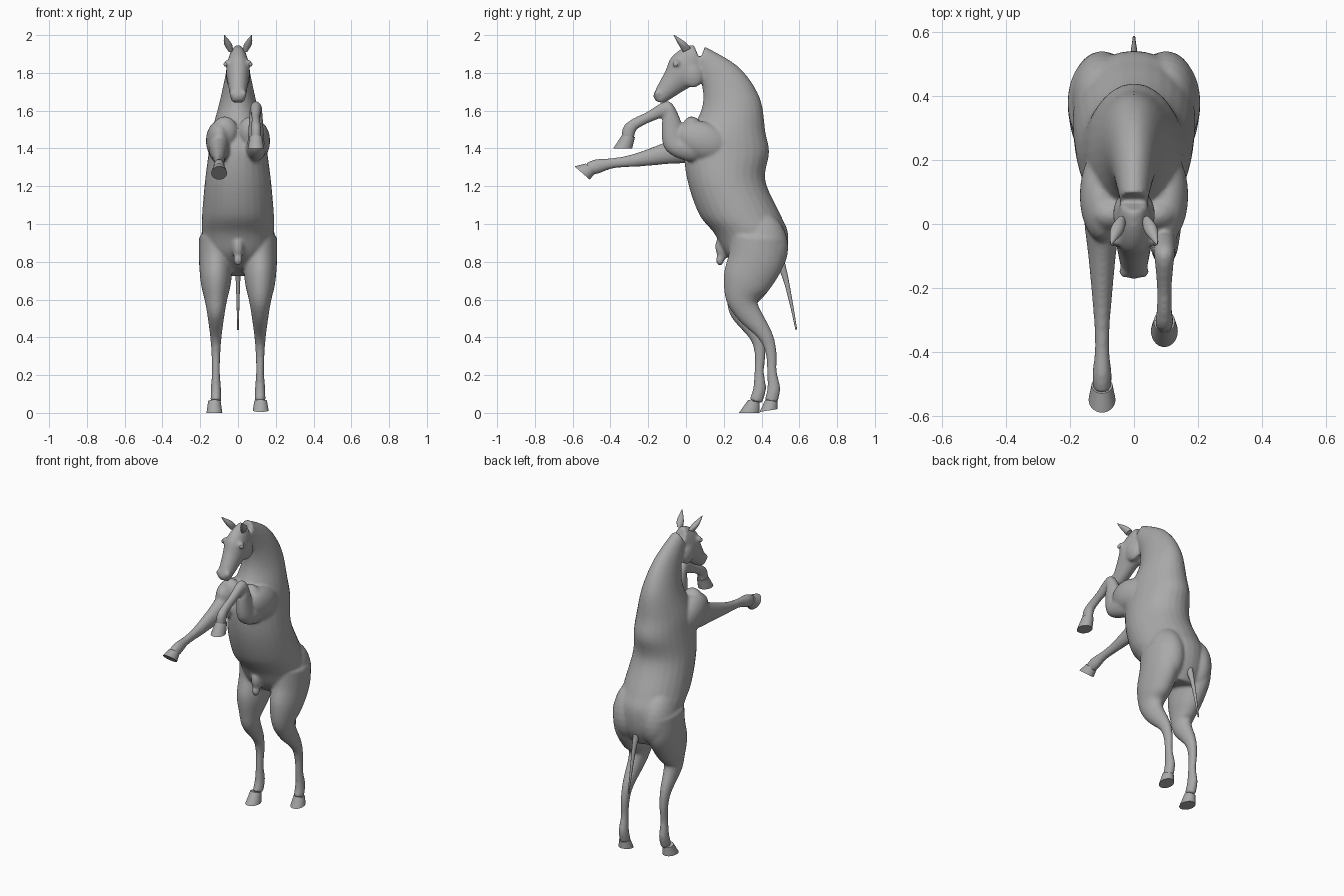
import bpy, bmesh, math
from mathutils import Vector, Matrix

cube = bpy.data.objects.get("Cube")
if cube:
    bpy.data.objects.remove(cube)

# One plain coat colour
coat = bpy.data.materials.new("grey_coat")
coat.use_nodes = True
coat.diffuse_color = (.4, .4, .4, 1)
shader = coat.node_tree.nodes["Principled BSDF"]
shader.inputs["Base Color"].default_value = coat.diffuse_color

SIDES = {"left": 1, "right": -1}


def spline(before, start, end, after, t):
    """Smooth curve from start to end, guided by its neighbours."""
    start_slope = (end - before) / 2
    end_slope = (after - start) / 2
    ease = t * t * (3 - 2 * t)
    return start.lerp(end, ease) + start_slope * t * (1 - t) ** 2 - end_slope * t * t * (1 - t)


def spans(stations, x=0):
    """Rings spanning a front point and a back point: (y, z, y, z, half width)."""
    rings = []
    for front_y, front_z, back_y, back_z, width in stations:
        front = Vector((x, front_y, front_z))
        back = Vector((x, back_y, back_z))
        rings.append((front.lerp(back, .5), Vector((width, 0, 0)), (back - front) / 2))
    return rings


def limb(x, stations):
    """Rings square to a path (y, z, half width); thick parts are deeper than wide."""
    points = [Vector((x, y, z)) for y, z, width in stations]
    rings = []
    for i, (y, z, width) in enumerate(stations):
        along = points[min(i + 1, len(points) - 1)] - points[max(i - 1, 0)]
        depth = along.cross(Vector((1, 0, 0))).normalized()
        rings.append((points[i], Vector((width, 0, 0)), depth * width * (1.1 + 6 * width)))
    return rings


def loft(bm, rings, steps=6, sides=28):
    """Skin a closed tube through elliptical rings."""
    sections = []
    last = len(rings) - 1
    for i in range(last):
        near = [rings[max(0, min(last, i + offset))] for offset in (-1, 0, 1, 2)]
        for step in range(steps):
            sections.append([spline(*values, step / steps) for values in zip(*near)])
    sections.append(rings[last])
    loops = []
    for centre, across, deep in sections:
        loop = []
        for k in range(sides):
            angle = math.tau * k / sides
            loop.append(bm.verts.new(centre + across * math.cos(angle) + deep * math.sin(angle)))
        loops.append(loop)
    faces = [bm.faces.new(loops[0]), bm.faces.new(loops[-1])]
    for lower, upper in zip(loops, loops[1:]):
        for k in range(sides):
            faces.append(bm.faces.new((lower[k - 1], lower[k], upper[k], upper[k - 1])))
    bmesh.ops.recalc_face_normals(bm, faces=faces)


def blob(bm, centre, size, tilt=0):
    """Ellipsoid mass, tilted about the x axis in degrees."""
    turn = Matrix.Rotation(math.radians(tilt), 4, 'X')
    place = Matrix.Translation(centre) @ turn @ Matrix.Diagonal((*size, 1))
    bmesh.ops.create_uvsphere(bm, u_segments=24, v_segments=14, radius=1, matrix=place)


def finish(name, bm):
    """Turn the finished shape into a smooth-shaded object."""
    mesh = bpy.data.meshes.new(name)
    bm.to_mesh(mesh)
    bm.free()
    mesh.materials.append(coat)
    obj = bpy.data.objects.new(name, mesh)
    bpy.context.collection.objects.link(obj)
    for other in bpy.context.selected_objects:
        other.select_set(False)
    obj.select_set(True)
    bpy.context.view_layer.objects.active = obj
    bpy.ops.object.shade_smooth_by_angle(angle=math.radians(40))
    return obj


skin = bmesh.new()

# Neck, chest, barrel and rump
loft(skin, spans([
    (.06, 1.82, .1, 1.94, .045),
    (.09, 1.7, .28, 1.83, .07),
    (.08, 1.6, .39, 1.67, .1),
    (.02, 1.48, .42, 1.49, .14),
    (-.01, 1.38, .44, 1.38, .155),
    (.01, 1.22, .42, 1.23, .175),
    (.07, 1.05, .5, 1.05, .19),
    (.15, .95, .54, .95, .19),
    (.21, .84, .53, .82, .17),
    (.29, .77, .48, .72, .11),
]))

# Head from poll to muzzle
loft(skin, spans([
    (.04, 1.95, .09, 1.83, .04),
    (-.02, 1.93, .07, 1.76, .055),
    (-.08, 1.88, .03, 1.73, .063),
    (-.11, 1.81, -.02, 1.7, .055),
    (-.17, 1.69, -.1, 1.65, .04),
    (-.16, 1.65, -.12, 1.64, .03),
]))

for side in SIDES.values():
    # Cheeks, brows and nostrils
    blob(skin, (side * .035, .03, 1.79), (.03, .06, .07), 20)
    blob(skin, (side * .055, -.05, 1.85), (.02, .02, .02))
    blob(skin, (side * .03, -.15, 1.69), (.016, .02, .02))
    # Shoulders, breast and buttocks
    blob(skin, (side * .1, .09, 1.44), (.07, .15, .1), -20)
    blob(skin, (side * .07, .03, 1.49), (.07, .055, .08))
    blob(skin, (side * .1, .4, .89), (.1, .14, .18), 10)

# Folded left foreleg
loft(skin, limb(.095, [
    (.12, 1.44, .06),
    (.01, 1.41, .055),
    (-.06, 1.43, .045),
    (-.08, 1.55, .037),
    (-.1, 1.61, .032),
    (-.2, 1.565, .023),
    (-.27, 1.53, .024),
    (-.3, 1.5, .028),
    (-.31, 1.45, .027),
]))

# Reaching right foreleg
loft(skin, limb(-.1, [
    (.1, 1.43, .06),
    (0, 1.4, .055),
    (-.1, 1.375, .043),
    (-.23, 1.345, .031),
    (-.32, 1.33, .024),
    (-.4, 1.32, .023),
    (-.47, 1.305, .03),
    (-.52, 1.29, .027),
]))

# Hind legs; the right one steps forward below the stifle
hind_path = [
    (.38, .93, .09),
    (.37, .81, .09),
    (.32, .69, .08),
    (.3, .6, .06),
    (.33, .53, .047),
    (.42, .41, .031),
    (.45, .32, .024),
    (.455, .22, .021),
    (.465, .13, .027),
    (.45, .06, .028),
]
stifle = .6
for side, stride in ((1, 0), (-1, .085)):
    stepped = [(y - stride * math.sqrt(max(0, 1 - z / stifle)), z, width)
               for y, z, width in hind_path]
    loft(skin, limb(side * .117, stepped))

# Sheath under the belly
blob(skin, (0, .19, .87), (.03, .035, .06), 10)
blob(skin, (0, .18, .81), (.024, .022, .03))

# Fuse the overlapping masses into one smooth skin
body = finish("body", skin)
fuse = body.modifiers.new("fuse", 'REMESH')
fuse.mode = 'VOXEL'
fuse.voxel_size = .009
fuse.use_smooth_shade = True
relax = body.modifiers.new("relax", 'SMOOTH')
relax.iterations = 5


def hoof(name, x, coronet, sole):
    """Flared hoof from the coronet ring to a flat sole, each given toe then heel."""
    bm = bmesh.new()
    loft(bm, spans([(*coronet, .033), (*sole, .042)], x), steps=1)
    finish(name, bm)


hoof("left_fore_hoof", .095, (-.34, 1.47, -.27, 1.46), (-.385, 1.4, -.285, 1.4))
hoof("right_fore_hoof", -.1, (-.53, 1.32, -.48, 1.27), (-.59, 1.305, -.51, 1.235))
hoof("left_hind_hoof", .12, (.42, .07, .485, .06), (.39, .005, .485, .02))
hoof("right_hind_hoof", -.125, (.33, .07, .39, .055), (.28, 0, .39, 0))

for side_name, side in SIDES.items():
    # Ears lean outwards to pointed tips
    bm = bmesh.new()
    ear = spans([
        (-.015, 1.91, .025, 1.93, .014),
        (-.04, 1.95, 0, 1.96, .02),
        (-.066, 2, -.06, 2, .002),
    ])
    for centre, across, deep in ear:
        centre.x = side * (.04 + (centre.z - 1.92) * .4)
    loft(bm, ear)
    finish(side_name + "_ear", bm)

    # Eyeballs
    bm = bmesh.new()
    blob(bm, (side * .065, -.055, 1.845), (.011, .014, .012))
    finish(side_name + "_eye", bm)

# Thin tapering tail
bm = bmesh.new()
loft(bm, limb(0, [(.5, .79, .02), (.525, .72, .013), (.555, .59, .008), (.584, .44, .004)]))
finish("tail", bm)
